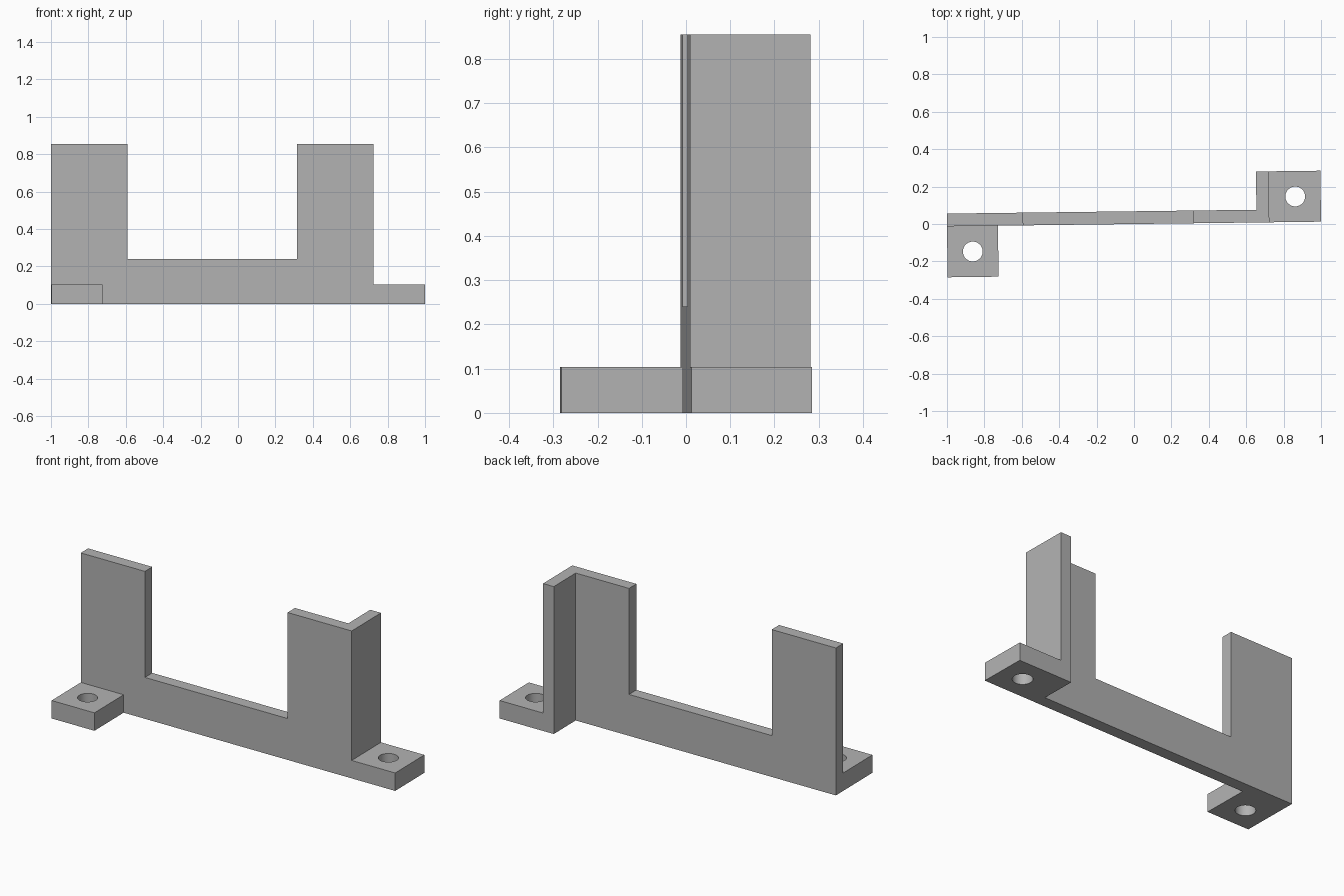
import bpy, bmesh, math

if "Cube" in bpy.data.objects:
    bpy.data.objects.remove(bpy.data.objects["Cube"])

TILT = 0.0125              # slight turn of the whole bracket about z
T, D = 0.068, 0.2725       # plate thickness, foot size
H, RAIL, FOOT = 0.855, 0.24, 0.104
X_END = 0.7235             # right end of the tall plate

grey = bpy.data.materials.new("light grey")
grey.diffuse_color = (0.45, 0.45, 0.45, 1)
grey.use_nodes = True
grey.node_tree.nodes["Principled BSDF"].inputs["Base Color"].default_value = grey.diffuse_color


def extrude(name, profile, depth):
    """Flat polygon pushed along a depth vector into a solid."""
    bm = bmesh.new()
    face = bm.faces.new([bm.verts.new(p) for p in profile])
    geom = bmesh.ops.extrude_face_region(bm, geom=[face])["geom"]
    bmesh.ops.translate(bm, vec=depth,
                        verts=[v for v in geom if isinstance(v, bmesh.types.BMVert)])
    bmesh.ops.recalc_face_normals(bm, faces=bm.faces)
    mesh = bpy.data.meshes.new(name)
    bm.to_mesh(mesh)
    bm.free()
    mesh.materials.append(grey)
    ob = bpy.data.objects.new(name, mesh)
    bpy.context.collection.objects.link(ob)
    ob.rotation_euler.z = TILT
    return ob


def box(name, x0, x1, y0, y1, z1):
    return extrude(name, [(x0, y0, 0), (x1, y0, 0), (x1, y1, 0), (x0, y1, 0)], (0, 0, z1))


def drill(ob, cx, cy, r=0.053, sides=48):
    """Vertical screw hole through a foot."""
    ring = [(cx + r * math.cos(2 * math.pi * i / sides),
             cy + r * math.sin(2 * math.pi * i / sides), -0.1) for i in range(sides)]
    cutter = extrude("hole_cutter", ring, (0, 0, 0.4))
    cutter.hide_render = True
    mod = ob.modifiers.new("hole", 'BOOLEAN')
    mod.operation, mod.solver, mod.object = 'DIFFERENCE', 'EXACT', cutter
    bpy.ops.object.select_all(action='DESELECT')
    bpy.context.view_layer.objects.active = ob
    ob.select_set(True)
    bpy.ops.object.modifier_apply(modifier=mod.name)
    bpy.data.objects.remove(cutter)
    bpy.ops.object.shade_smooth_by_angle(angle=math.radians(30))


# U-shaped upright plate: two tall panels joined by a low rail
u_shape = [(-1, 0), (X_END, 0), (X_END, H), (0.316, H),
           (0.316, RAIL), (-0.592, RAIL), (-0.592, H), (-1, H)]
extrude("upright_plate", [(x, 0, z) for x, z in u_shape], (0, T, 0))

# Return wall running backwards at the right end
box("return_wall", X_END - T, X_END, T, D, H)

# Mounting feet: left one in front, right one behind
left = box("left_foot", -1, -1 + D, -D, 0, FOOT)
right = box("right_foot", X_END, 1, 0, D, FOOT)
drill(left, -1 + D / 2, -D / 2)
drill(right, 1 - D / 2, D / 2)
